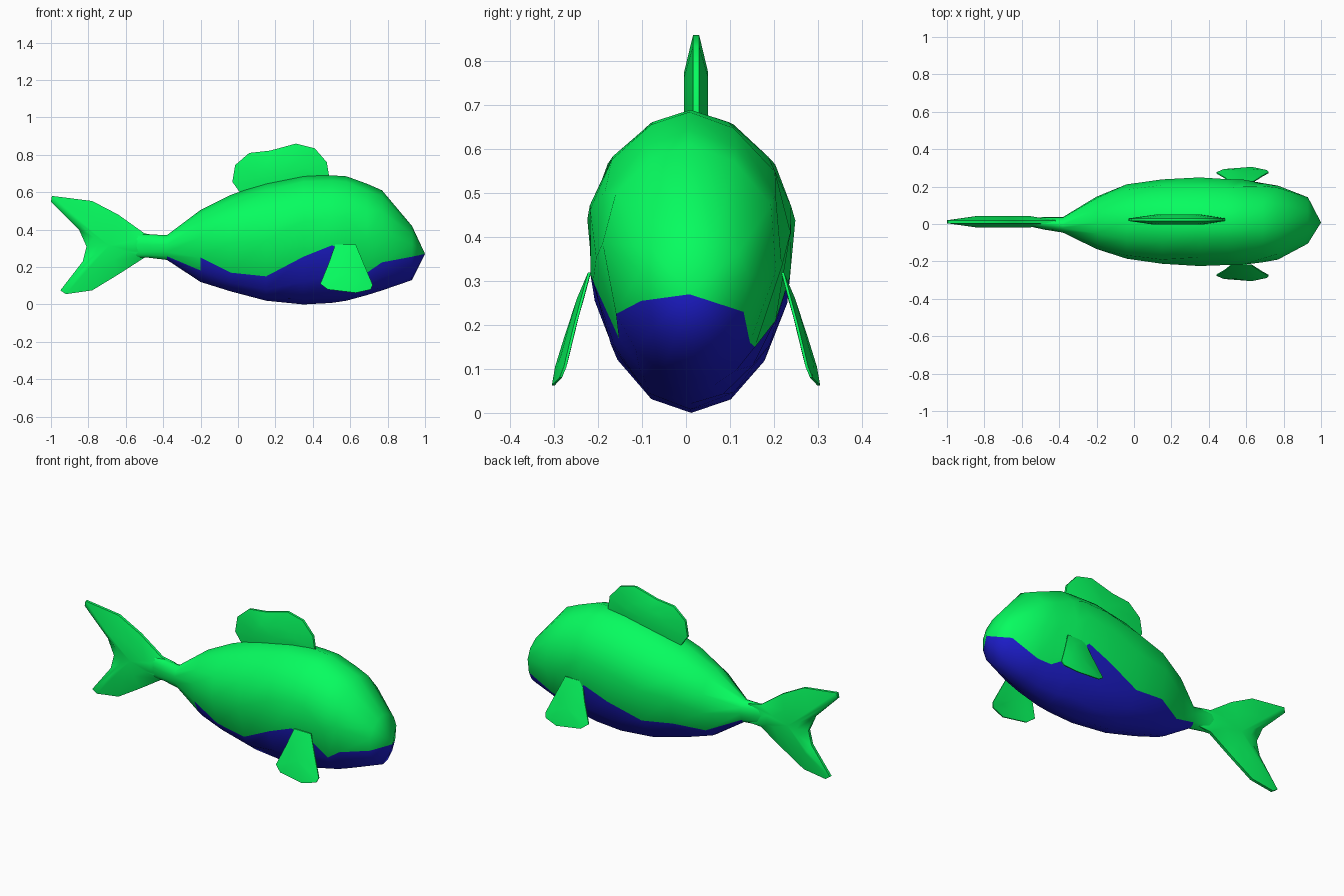
import bpy
import bmesh
from math import asin, sin, cos, pi

if "Cube" in bpy.data.objects:
    bpy.data.objects.remove(bpy.data.objects["Cube"])


def material(name, rgb):
    m = bpy.data.materials.new(name)
    m.diffuse_color = (*rgb, 1)
    m.use_nodes = True
    m.node_tree.nodes["Principled BSDF"].inputs["Base Color"].default_value = m.diffuse_color
    return m


GREEN = material("green_skin", (0.002, 0.98, 0.115))
BLUE = material("blue_belly", (0.012, 0.012, 0.6))


def finish(name, bm, angle):
    bmesh.ops.recalc_face_normals(bm, faces=bm.faces)
    me = bpy.data.meshes.new(name)
    bm.to_mesh(me)
    bm.free()
    ob = bpy.data.objects.new(name, me)
    bpy.context.collection.objects.link(ob)
    me.materials.append(GREEN)
    me.materials.append(BLUE)
    bpy.ops.object.select_all(action='DESELECT')
    ob.select_set(True)
    bpy.context.view_layer.objects.active = ob
    bpy.ops.object.shade_smooth_by_angle(angle=angle)
    return ob


# Body stations: x, bottom z, top z, half width, sideways shift,
# colour line on the -y and +y side
STATIONS = [
    (0.93, 0.13, 0.42, 0.125, 0.018, 0.255, 0.23),
    (0.77, 0.075, 0.61, 0.2, 0.01, 0.225, 0.16),
    (0.69, 0.05, 0.645, 0.215, 0.008, 0.17, 0.15),
    (0.58, 0.02, 0.685, 0.23, 0.008, 0.30, 0.21),
    (0.50, 0.008, 0.69, 0.235, 0.01, 0.315, 0.31),
    (0.35, 0.0, 0.69, 0.238, 0.012, 0.255, 0.25),
    (0.15, 0.02, 0.65, 0.227, 0.012, 0.15, 0.18),
    (-0.04, 0.07, 0.585, 0.2, 0.012, 0.17, 0.205),
    (-0.20, 0.12, 0.505, 0.142, 0.008, 0.25, 0.18),
    (-0.38, 0.238, 0.37, 0.042, -0.004, 0.28, 0.26),
    (-0.48, 0.25, 0.375, 0.034, 0.004, 0.28, 0.28),
    (-0.60, 0.25, 0.38, 0.014, 0.01, 0.28, 0.28),
]
UPPER, LOWER = 4, 3


def section(bm, x, zb, zt, w, shift, line_front, line_back):
    """Egg-shaped ring whose vertices follow the colour line on each side."""
    zm = zb + 0.6 * (zt - zb)

    def side(line, s):
        a0 = asin(max(-0.97, (line - zm) / (zm - zb)))
        angles = [pi / 2 + (a0 - pi / 2) * i / UPPER for i in range(UPPER)]
        angles += [a0 + (-pi / 2 - a0) * i / LOWER for i in range(LOWER + 1)]
        return [(x, shift + s * w * max(cos(a), 0) ** (1.22 if a > 0 else 1),
                 zm + sin(a) * ((zt - zm) if a > 0 else (zm - zb))) for a in angles]

    ring = side(line_front, -1) + side(line_back, 1)[-2:0:-1]
    return [bm.verts.new(p) for p in ring]


bm = bmesh.new()
rings = [section(bm, *s) for s in STATIONS]
n = len(rings[0])
belly = range(UPPER, UPPER + 2 * LOWER)
rear_belly = belly[1:]
for a, b, st in zip(rings, rings[1:], STATIONS[1:]):
    # the blue narrows by one row on the -y side before the tail and stops there
    blue = belly if st[0] > -0.3 else rear_belly if st[0] > -0.4 else ()
    for i in range(n):
        j = (i + 1) % n
        f = bm.faces.new((a[i], a[j], b[j], b[i]))
        f.material_index = int(i in blue)
snout = bm.verts.new((1, 0.008, 0.27))
for i in range(n):
    f = bm.faces.new((snout, rings[0][i], rings[0][(i + 1) % n]))
    f.material_index = int(i in belly)
bm.faces.new(rings[-1])
finish("body", bm, 1.0)


def fin(name, outline, centre, thick, edge, inner, warp):
    """Lens-shaped fin: thin rim, thicker middle, bent sideways by warp(x, z)."""
    bm = bmesh.new()
    cx, cz = centre

    def ring(scale, off):
        pts = [(cx + (x - cx) * scale, cz + (z - cz) * scale) for x, z in outline]
        return [bm.verts.new((x, warp(x, z) + off, z)) for x, z in pts]

    loops = [ring(inner, -thick), ring(1, -edge), ring(1, edge), ring(inner, thick)]
    m = len(outline)
    for a, b in zip(loops, loops[1:]):
        for i in range(m):
            j = (i + 1) % m
            bm.faces.new((a[i], a[j], b[j], b[i]))
    for loop, off in ((loops[0], -thick), (loops[3], thick)):
        c = bm.verts.new((cx, warp(cx, cz) + off, cz))
        for i in range(m):
            bm.faces.new((c, loop[i], loop[(i + 1) % m]))
    return finish(name, bm, 0.9)


# Forked tail
fin("tail_fin",
    [(-0.42, 0.365), (-0.50, 0.38), (-0.64, 0.48), (-0.78, 0.553), (-0.995, 0.58),
     (-1.0, 0.55), (-0.85, 0.40), (-0.81, 0.31), (-0.83, 0.23), (-0.95, 0.075),
     (-0.92, 0.055), (-0.78, 0.075), (-0.64, 0.16), (-0.50, 0.25), (-0.42, 0.255)],
    (-0.69, 0.315), 0.03, 0.008, 0.5, lambda x, z: 0.012)

# Rounded fin on the back
fin("dorsal_fin",
    [(0.02, 0.585), (-0.03, 0.655), (-0.015, 0.745), (0.06, 0.81), (0.17, 0.822),
     (0.31, 0.86), (0.41, 0.835), (0.475, 0.76), (0.488, 0.68), (0.33, 0.57), (0.15, 0.53)],
    (0.24, 0.70), 0.027, 0.007, 0.48, lambda x, z: 0.023)

# Fan-shaped side fins
for label, s in (("right", -1), ("left", 1)):
    fin(label + "_side_fin",
        [(0.52, 0.32), (0.63, 0.32), (0.68, 0.20), (0.72, 0.105), (0.71, 0.08),
         (0.63, 0.062), (0.48, 0.08), (0.44, 0.11), (0.485, 0.22)],
        (0.58, 0.17), 0.008, 0.003, 0.6,
        lambda x, z, s=s: s * (0.222 + (0.32 - z) * 0.32 - 0.8 * (x - 0.58) ** 2))
